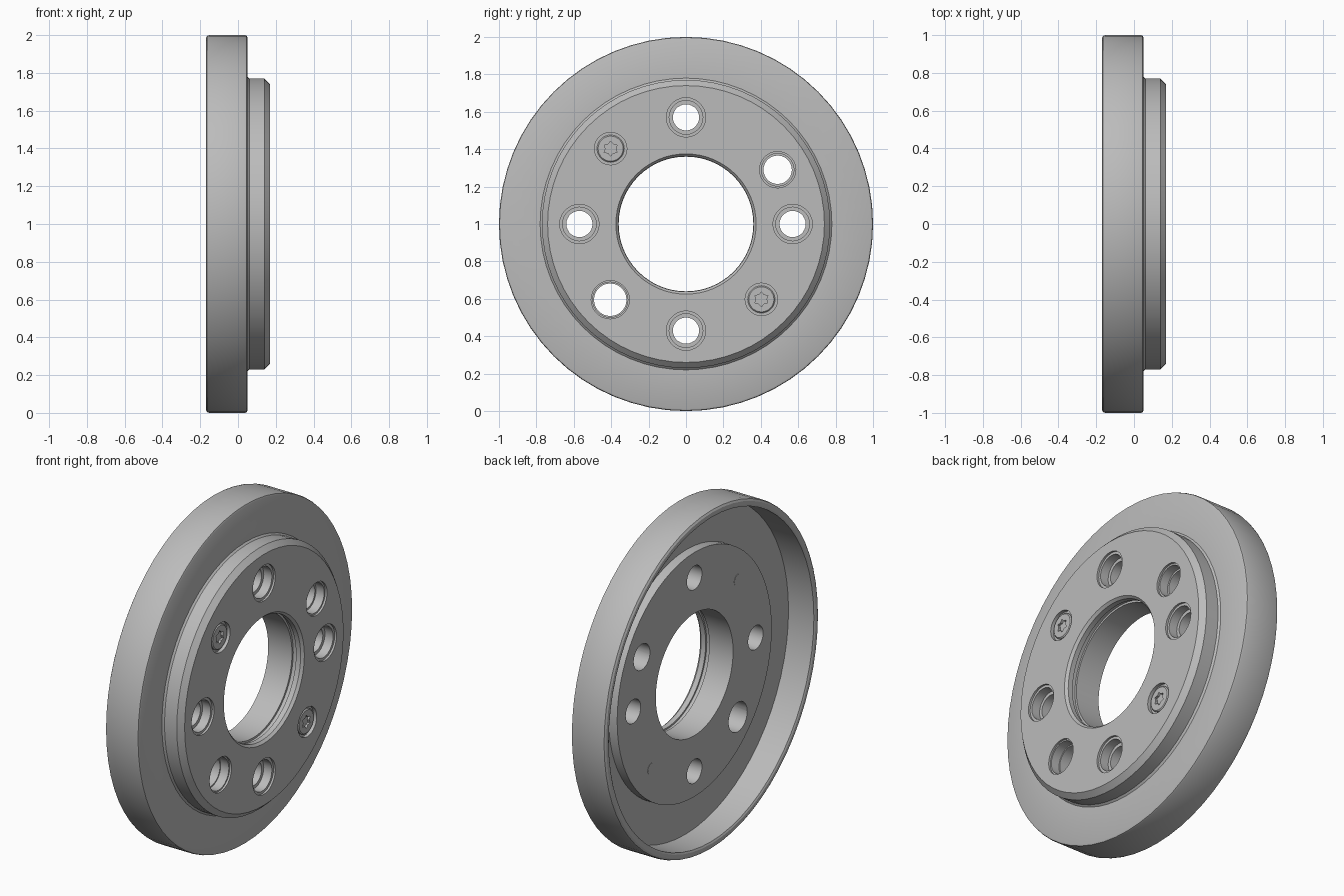
import bpy, bmesh, math
from mathutils import Matrix

default = bpy.data.objects.get("Cube")
if default:
    bpy.data.objects.remove(default, do_unlink=True)

steel = bpy.data.materials.new("grey_steel")
steel.use_nodes = True
GREY = (0.5, 0.5, 0.5, 1)
steel.diffuse_color = GREY
steel.node_tree.nodes["Principled BSDF"].inputs["Base Color"].default_value = GREY

HUB_FRONT, HUB_BACK = 0.17, -0.055


def lathe(name, profile, sides, y=0, z=1, closed=False):
    """Revolve (x, radius) points about an axis parallel to x."""
    bm = bmesh.new()
    rings = []
    for x, r in profile:
        rings.append([bm.verts.new((x, y + r * math.sin(a), z + r * math.cos(a)))
                      for a in (math.tau * i / sides for i in range(sides))])
    pairs = list(zip(rings, rings[1:]))
    if closed:
        pairs.append((rings[-1], rings[0]))
    else:
        bm.faces.new(rings[0])
        bm.faces.new(rings[-1])
    for a, b in pairs:
        for i in range(sides):
            j = (i + 1) % sides
            bm.faces.new((a[i], a[j], b[j], b[i]))
    bmesh.ops.recalc_face_normals(bm, faces=bm.faces)
    mesh = bpy.data.meshes.new(name)
    bm.to_mesh(mesh)
    bm.free()
    ob = bpy.data.objects.new(name, mesh)
    bpy.context.collection.objects.link(ob)
    mesh.materials.append(steel)
    return ob


def activate(ob):
    bpy.ops.object.select_all(action='DESELECT')
    ob.select_set(True)
    bpy.context.view_layer.objects.active = ob


def cut(ob, cutter):
    activate(ob)
    mod = ob.modifiers.new("cut", 'BOOLEAN')
    mod.operation, mod.solver, mod.object = 'DIFFERENCE', 'EXACT', cutter
    bpy.ops.object.modifier_apply(modifier=mod.name)
    bpy.data.objects.remove(cutter, do_unlink=True)


def smooth(ob):
    activate(ob)
    bpy.ops.object.shade_smooth_by_angle(angle=math.radians(25))


# Flanged disc: bore, stepped hub, web and hollow rim in one profile
disc = lathe("flanged_disc", [
    (HUB_BACK, 0.36), (0.10, 0.36), (0.10, 0.372), (0.125, 0.372),
    (0.125, 0.362), (0.155, 0.362), (HUB_FRONT, 0.375),
    (HUB_FRONT, 0.74), (0.14, 0.77), (0.06, 0.77), (0.05, 0.78),
    (0.05, 0.988), (0.046, 0.997), (0.038, 1.0),
    (-0.15, 1.0), (-0.163, 0.996), (-0.17, 0.985),
    (-0.17, 0.965), (-0.165, 0.955), (0.0, 0.955),
    (0.0, 0.72), (HUB_BACK, 0.72)], 64, closed=True)

# Through holes: y, height from the axis, mouth, counterbore and bore radii
R = 0.57
holes = [(0, R, 0.105, 0.09, 0.07), (0, -R, 0.105, 0.09, 0.07),
         (R, 0, 0.105, 0.09, 0.07), (-R, 0, 0.105, 0.09, 0.07),
         (0.49, 0.29, 0.097, 0.087, 0.076), (-0.405, -0.405, 0.102, 0.094, 0.087)]
for y, h, mouth, bore, through in holes:
    cut(disc, lathe("hole_cutter", [
        (0.2, mouth), (0.158, mouth), (0.158, bore), (0.105, bore),
        (0.105, through), (-0.1, through)], 28, y, 1 + h))

# Two socket screws with their rear pin ends
for side, name in ((1, "left"), (-1, "right")):
    y, z = 0.403 * side, 1 - 0.403 * side
    cut(disc, lathe("screw_seat_cutter", [(0.2, 0.087), (0.15, 0.087)], 28, y, z))
    screw = lathe(name + "_screw", [
        (0.14, 0.073), (0.158, 0.073), (0.164, 0.067)], 28, y, z)
    # Star socket: alternate long and short radii
    socket = lathe("socket_cutter", [(0.2, 0.04), (0.148, 0.04)], 12, y, z)
    for i, v in enumerate(socket.data.vertices):
        if i % 2:
            v.co.y = y + (v.co.y - y) * 0.68
            v.co.z = z + (v.co.z - z) * 0.68
    cut(screw, socket)
    smooth(screw)
    smooth(lathe(name + "_screw_end", [(0.0, 0.034), (HUB_BACK - 0.002, 0.034)], 12, y, z))

smooth(disc)
